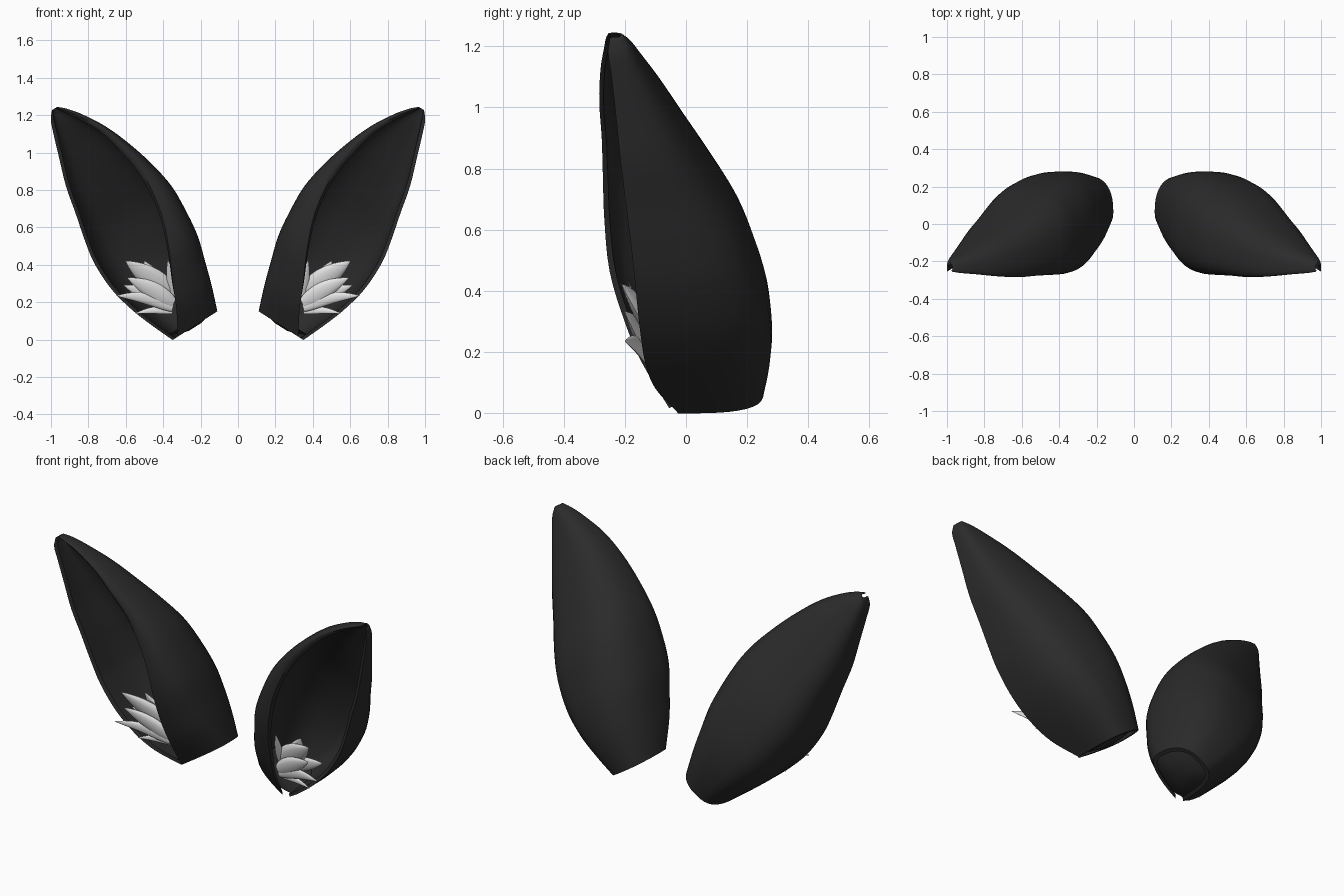
import bpy, bmesh, math
from mathutils import Vector

if "Cube" in bpy.data.objects:
    bpy.data.objects.remove(bpy.data.objects["Cube"])

# Ear frame: D runs base to tip, U runs across, Y is depth
BASE = Vector((0.23, 0, 0.075))
D = Vector((0.54, 0, 0.842))
U = Vector((0.842, 0, -0.54))
Y = Vector((0, 1, 0))

# Stations along the ear and the outline of the cup at each one
S       = [0, .13, .25, .4, .57, .7, .85, 1.0, 1.15, 1.28, 1.345, 1.382]
OUTER_U = [.142, .195, .237, .27, .273, .25, .213, .178, .126, .08, .053, .022]
INNER_U = [-.142, -.19, -.228, -.272, -.293, -.297, -.273, -.232, -.175, -.10, -.05, -.012]
LIP_U   = [.11, .035, -.02, -.095, -.163, -.192, -.203, -.185, -.15, -.082, -.035, -.004]
OUTER_Y = [-.025, -.10, -.132, -.15, -.165, -.178, -.196, -.214, -.23, -.245, -.255, -.25]
LIP_Y   = [-.055, -.145, -.2, -.25, -.268, -.272, -.276, -.284, -.28, -.268, -.262, -.255]
BACK_Y  = [.254, .275, .282, .268, .222, .17, .088, .005, -.075, -.145, -.178, -.205]


def material(name, rgb):
    m = bpy.data.materials.new(name)
    m.diffuse_color = (*rgb, 1)
    m.use_nodes = True
    m.node_tree.nodes["Principled BSDF"].inputs["Base Color"].default_value = m.diffuse_color
    return m


BLACK = material("soft_black", (.024, .024, .024))
WHITE = material("fur_white", (.8, .8, .8))


def spline(tab, k, f):
    """Smooth value of a table between stations k and k+1."""
    a, b = tab[k], tab[k + 1]
    p, q = tab[max(k - 1, 0)], tab[min(k + 2, len(tab) - 1)]
    sp, sq = S[max(k - 1, 0)], S[min(k + 2, len(S) - 1)]
    h = S[k + 1] - S[k]
    ma = (b - p) / (S[k + 1] - sp) * h
    mb = (q - a) / (sq - S[k]) * h
    return ((2*f**3 - 3*f*f + 1) * a + (f**3 - 2*f*f + f) * ma
            + (3*f*f - 2*f**3) * b + (f**3 - f*f) * mb)


def power(v, e):
    return math.copysign(abs(v) ** e, v) if abs(v) > 1e-9 else 0.0


def section(k, f, n=10):
    """Open C-shaped section: outer rim, back, inner side, front lip."""
    uo, ui, ul, yo, yl, yb = (spline(t, k, f) for t in
                              (OUTER_U, INNER_U, LIP_U, OUTER_Y, LIP_Y, BACK_Y))
    ub = (uo + ui) / 2 + .03 * (uo - ui)
    yi = yl + .38 * (yb - yl)
    pts = []
    for i in range(3 * n + 1):
        a = i / n * math.pi / 2
        e = .65 if i <= n else .85 if i <= 2 * n else .8
        c, s = power(math.cos(a), e), power(math.sin(a), e)
        if i <= n:
            pts.append((ub + (uo - ub) * c, yo + (yb - yo) * s))
        elif i <= 2 * n:
            pts.append((ub + (ub - ui) * c, yi + (yb - yi) * s))
        else:
            pts.append((ul + (ul - ui) * c, yi + (yi - yl) * s))
    centre = ((uo + ui) / 2, (yo + yl) * .3 + yb * .4)
    return pts, centre


def place(s, u, y):
    return BASE + D * s + U * u + Y * y


def finish(name, bm, mat):
    bmesh.ops.recalc_face_normals(bm, faces=bm.faces)
    me = bpy.data.meshes.new(name)
    bm.to_mesh(me)
    bm.free()
    ob = bpy.data.objects.new(name, me)
    bpy.context.collection.objects.link(ob)
    me.materials.append(mat)
    bpy.ops.object.select_all(action='DESELECT')
    ob.select_set(True)
    bpy.context.view_layer.objects.active = ob
    bpy.ops.object.shade_smooth_by_angle(angle=math.radians(50))
    # Second ear on the other side
    ob.modifiers.new("other_side", 'MIRROR').use_mirror_merge = False
    return ob


def skin(bm, rings):
    """Join closed rings and cap both ends."""
    n = len(rings[0])
    for a, b in zip(rings, rings[1:]):
        for j in range(n):
            bm.faces.new((a[j], a[(j + 1) % n], b[(j + 1) % n], b[j]))
    bm.faces.new(rings[0])
    bm.faces.new(rings[-1])


# Ear shell: thick C section swept from base to tip
bm = bmesh.new()
rings = []
for k in range(len(S) - 1):
    for step in range(4 + (k == len(S) - 2)):
        f = step / 4
        s = S[k] + f * (S[k + 1] - S[k])
        pts, (cu, cy) = section(k, f)
        inner = []
        for u, y in pts:
            d = math.hypot(cu - u, cy - y) + 1e-6
            t = min(.022 / d, .35)
            inner.append((u + (cu - u) * t, y + (cy - y) * t))
        rings.append([bm.verts.new(place(s, u, y)) for u, y in pts + inner[::-1]])
skin(bm, rings)
finish("ear_shell", bm, BLACK)

# Slightly domed plug closing the base of the ear
bm = bmesh.new()
pts, (cu, cy) = section(0, .25)
loops = []
for scale, s in ((.93, .035), (.6, .008), (.25, -.006)):
    loops.append([bm.verts.new(place(s, cu + (u - cu) * scale, cy + (y - cy) * scale))
                  for u, y in pts])
skin(bm, loops)
bm.faces.remove([f for f in bm.faces if len(f.verts) == len(pts)][0])
finish("base_plug", bm, BLACK)


# Fur tuft: pointed flattened leaves fanning out from the inner wall
def leaf(bm, root, tip, width, sag):
    root, tip = Vector(root), Vector(tip)
    axis = (tip - root).normalized()
    thick = Vector((0.25, -1, 0))
    thick = (thick - axis * thick.dot(axis)).normalized()
    wide = axis.cross(thick)
    rings = []
    for i in range(13):
        t = i / 12
        r = width * (.03 + 1.75 * (t + .12) ** .6 * (1 - t) ** .95)
        c = root.lerp(tip, t) + Vector((0, 0, sag)) * math.sin(math.pi * t)
        rings.append([bm.verts.new(c + wide * r * math.cos(a) + thick * r * .4 * math.sin(a))
                      for a in (j * math.pi / 6 for j in range(12))])
    skin(bm, rings)


bm = bmesh.new()
for root, tip, width, sag in (
        ((.35, -.09, .23), (.60, -.21, .42), .085, .01),
        ((.38, -.05, .20), (.50, -.14, .42), .075, .0),
        ((.35, -.10, .22), (.375, -.19, .43), .03, .0),
        ((.35, -.12, .19), (.59, -.20, .33), .065, .01),
        ((.35, -.12, .17), (.65, -.20, .235), .042, .02),
        ((.35, -.10, .15), (.55, -.13, .14), .025, .012),
        ((.37, -.04, .19), (.61, -.10, .29), .055, .005)):
    leaf(bm, root, tip, width, sag)
finish("fur_tuft", bm, WHITE)
